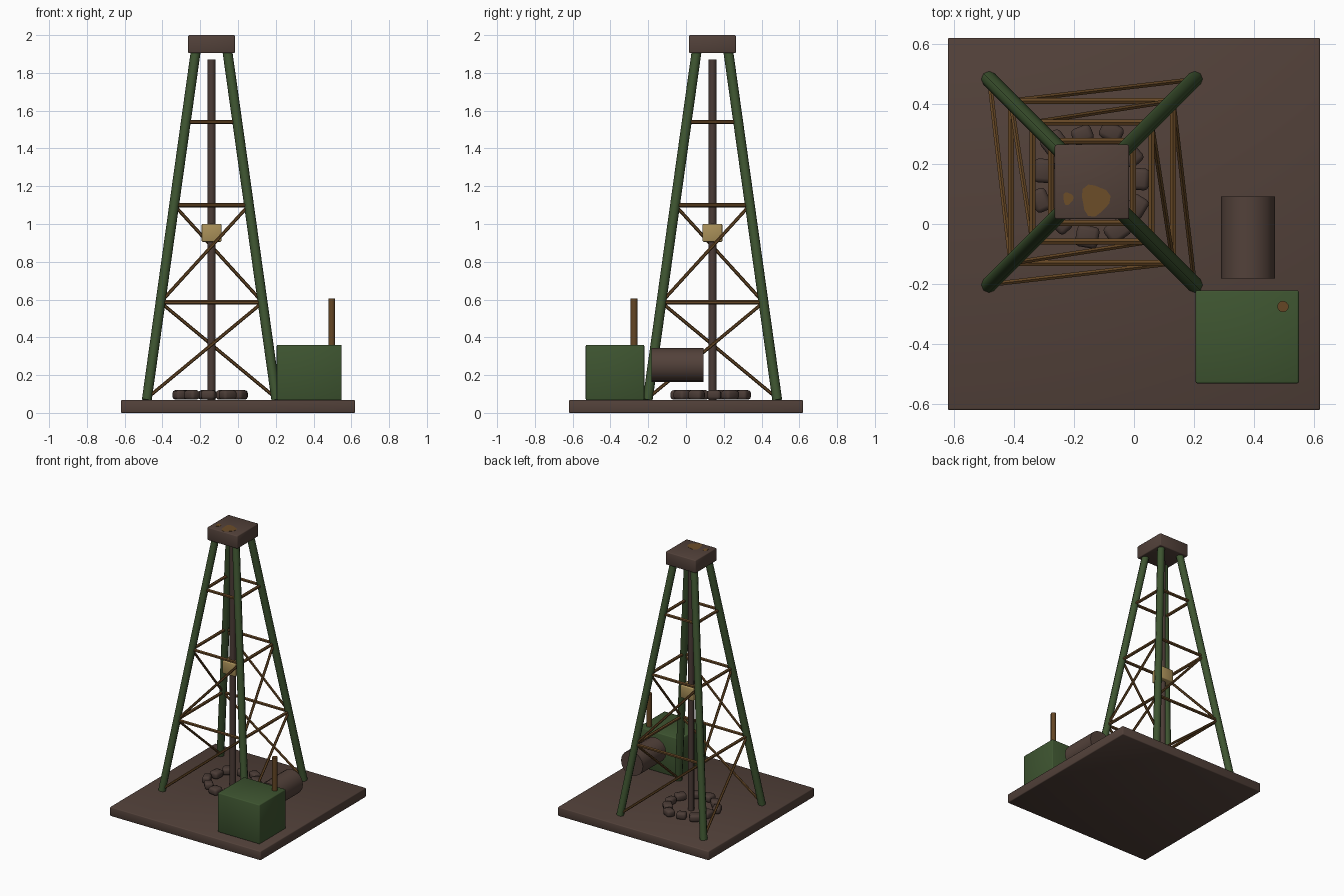
import bpy
import math
import random
from mathutils import Vector

if "Cube" in bpy.data.objects:
    bpy.data.objects.remove(bpy.data.objects["Cube"], do_unlink=True)

random.seed(4)


def make_material(name, rgb):
    m = bpy.data.materials.new(name)
    m.use_nodes = True
    color = (*rgb, 1)
    m.diffuse_color = color
    m.node_tree.nodes["Principled BSDF"].inputs["Base Color"].default_value = color
    return m


BROWN = make_material("dark brown", (0.085, 0.053, 0.042))
GREEN = make_material("painted green", (0.048, 0.09, 0.03))
RUST = make_material("rusty brown", (0.13, 0.062, 0.018))
TAN = make_material("brass tan", (0.4, 0.28, 0.1))
PIPE = make_material("pipe brown", (0.07, 0.045, 0.037))
PATCH = make_material("rust patch", (0.15, 0.075, 0.022))

CENTER = Vector((-0.14, 0.14, 0))
FLOOR = 0.068
TOP = 1.92


def finish(name, material):
    obj = bpy.context.object
    obj.name = name
    obj.data.materials.append(material)
    return obj


def box(name, loc, size, material, bevel=0.006, turn=0):
    """Box with softened edges and smooth shading."""
    bpy.ops.mesh.primitive_cube_add(size=1, location=loc, rotation=(0, 0, turn))
    obj = finish(name, material)
    obj.scale = size
    bpy.ops.object.transform_apply(location=False, rotation=False, scale=True)
    mod = obj.modifiers.new("soft edges", 'BEVEL')
    mod.width = bevel
    mod.segments = 2
    bpy.ops.object.shade_smooth()
    return obj


def rod(name, start, end, radius, material, sides=8):
    """Cylinder running between two points."""
    start, end = Vector(start), Vector(end)
    axis = end - start
    bpy.ops.mesh.primitive_cylinder_add(
        vertices=sides, radius=radius, depth=axis.length,
        location=(start + end) / 2,
        rotation=axis.to_track_quat('Z', 'Y').to_euler())
    obj = finish(name, material)
    bpy.ops.object.shade_smooth_by_angle(angle=math.radians(50))
    return obj


def patch(name, loc, radius, stretch, material):
    """Thin irregular stain lying on a level surface."""
    bpy.ops.mesh.primitive_cylinder_add(vertices=14, radius=radius, depth=0.003, location=loc)
    obj = finish(name, material)
    for v in obj.data.vertices:
        wobble = 1 + 0.14 * math.sin(3 * math.atan2(v.co.y, v.co.x) + 1)
        v.co.x *= wobble * stretch
        v.co.y *= wobble
    return obj


def corner(i, z):
    """Centre of leg i at height z, counted anticlockwise from front right."""
    t = (z - FLOOR) / (TOP - FLOOR)
    reach = 0.343 + (0.083 - 0.343) * t
    sx, sy = [(-1, -1), (1, -1), (1, 1), (-1, 1)][i % 4]
    return CENTER + Vector((sx * reach, sy * reach, z))


# Ground slab and tower crown
box("ground_slab", (0, 0, FLOOR / 2), (1.24, 1.24, FLOOR), BROWN)
box("crown_block", CENTER + Vector((0, 0, 1.952)), (0.248, 0.248, 0.096), BROWN)

# Legs, level girts and one diagonal per panel on each face
levels = [0.585, 1.1, 1.54]
for i, side in enumerate(["front", "left", "back", "right"]):
    rod(f"{side}_leg", corner(i, FLOOR), corner(i, TOP), 0.026, GREEN)
    for n, z in enumerate(levels):
        rod(f"{side}_girt_{n + 1}", corner(i, z), corner(i + 1, z), 0.0115, RUST, 6)
    for n, (low, high) in enumerate(zip([FLOOR + 0.01] + levels, levels[:2])):
        rod(f"{side}_diagonal_{n + 1}", corner(i, low), corner(i + 1, high), 0.009, RUST, 6)

# Drill string and travelling block
rod("drill_pipe", CENTER + Vector((0, 0, FLOOR)), CENTER + Vector((0, 0, 1.87)), 0.022, PIPE)
box("travelling_block", CENTER + Vector((0, 0, 0.953)), (0.104, 0.104, 0.095), TAN)

# Ring of stones around the drill hole
count = 11
for i in range(count):
    a = 2 * math.pi * (i + 0.1) / count
    dist = random.uniform(0.155, 0.185)
    spot = CENTER + Vector((math.cos(a) * dist, math.sin(a) * dist, 0.095))
    size = (random.uniform(0.055, 0.075), random.uniform(0.065, 0.085), 0.05)
    box(f"stone_{i + 1}", spot, size, PIPE, 0.015, a + random.uniform(-0.2, 0.2))

# Generator with exhaust, and fuel barrel
box("generator", (0.377, -0.376, 0.214), (0.344, 0.31, 0.292), GREEN)
rod("exhaust", (0.496, -0.275, 0.35), (0.496, -0.275, 0.605), 0.019, RUST, 10)
rod("fuel_barrel", (0.38, -0.182, 0.253), (0.38, 0.092, 0.253), 0.09, BROWN, 16)

# Rust stains on the crown
patch("large_rust_stain", (-0.13, 0.08, 2.0), 0.052, 0.9, PATCH)
patch("small_rust_stain", (-0.22, 0.085, 2.0), 0.021, 0.8, PATCH)
